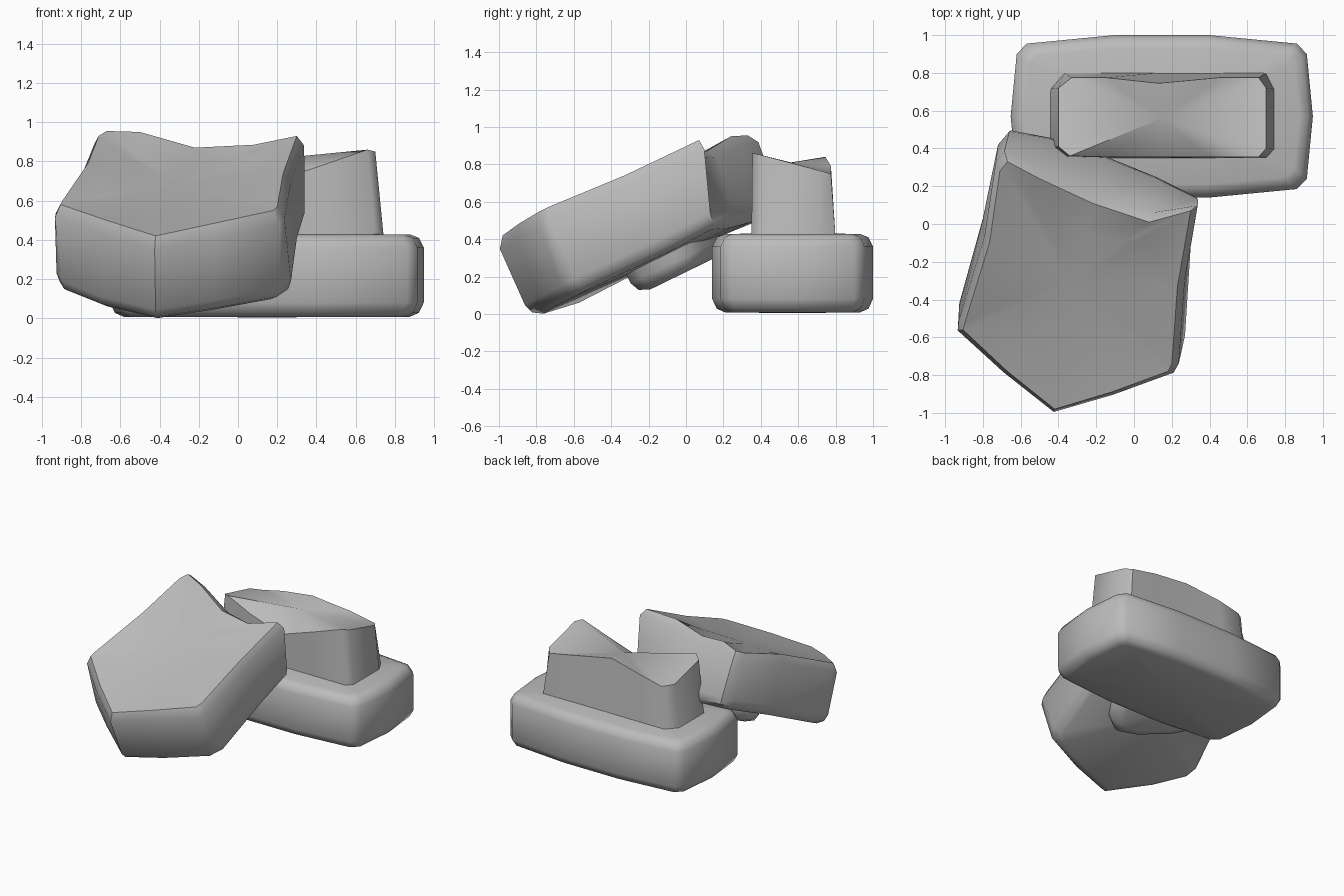
import bpy, bmesh
from math import radians, sin, cos, pi
from mathutils import Vector

cube = bpy.data.objects.get("Cube")
if cube:
    bpy.data.objects.remove(cube, do_unlink=True)

stone = bpy.data.materials.new("grey_stone")
stone.use_nodes = True
stone.diffuse_color = (0.5, 0.5, 0.5, 1)
bsdf = stone.node_tree.nodes["Principled BSDF"]
bsdf.inputs["Base Color"].default_value = (0.5, 0.5, 0.5, 1)
bsdf.inputs["Roughness"].default_value = 0.7


def loft(name, rings, bottom, top, angle):
    """Skin a stack of equal rings and close both ends with a fan to a point."""
    bm = bmesh.new()
    rows = [[bm.verts.new(p) for p in ring] for ring in rings]
    n = len(rows[0])
    for low, high in zip(rows, rows[1:]):
        for i in range(n):
            j = (i + 1) % n
            bm.faces.new((low[i], low[j], high[j], high[i]))
    for row, tip in ((rows[0], bottom), (rows[-1], top)):
        v = bm.verts.new(tip)
        for i in range(n):
            bm.faces.new((row[i], row[(i + 1) % n], v))
    bmesh.ops.recalc_face_normals(bm, faces=bm.faces)
    mesh = bpy.data.meshes.new(name)
    bm.to_mesh(mesh)
    bm.free()
    mesh.materials.append(stone)
    obj = bpy.data.objects.new(name, mesh)
    bpy.context.collection.objects.link(obj)
    bpy.ops.object.select_all(action='DESELECT')
    obj.select_set(True)
    bpy.context.view_layer.objects.active = obj
    bpy.ops.object.shade_smooth_by_angle(angle=radians(angle))


def scaled(ring, centre, factor):
    return [centre + (p - centre) * factor for p in ring]


# Base block: bulged rectangle, mirrored from one quadrant, with rounded rims
HX, HY, CX, CY = 0.8, 0.43, 0.147, 0.57
quad = [(HX, 0.0), (0.768, 0.33), (0.715, 0.385), (0.25, HY)]
outline = (quad + [(-x, y) for x, y in reversed(quad)]
           + [(-x, -y) for x, y in quad[1:]]
           + [(x, -y) for x, y in reversed(quad[1:])])
profile = [(0.07, 0.008), (0.025, 0.028), (0.0, 0.08),
           (0.0, 0.36), (0.025, 0.41), (0.07, 0.428)]
rings = [[(CX + x * (1 - d / HX), CY + y * (1 - d / HY), z) for x, y in outline]
         for d, z in profile]
loft("base_block", rings, (CX, CY, 0.005), (CX, CY, 0.432), 50)

# Upright stub on the base: front edge sags, back edge arches
stub_top = [(-0.40, 0.41, 0.84), (-0.34, 0.36, 0.86), (-0.14, 0.355, 0.77),
            (0.13, 0.355, 0.68), (0.40, 0.355, 0.77),
            (0.66, 0.355, 0.86), (0.70, 0.40, 0.85), (0.70, 0.72, 0.765),
            (0.66, 0.775, 0.75), (0.45, 0.775, 0.79), (0.13, 0.745, 0.84),
            (-0.15, 0.775, 0.79), (-0.33, 0.775, 0.75), (-0.40, 0.72, 0.765)]
stub_foot = [(CX + (x - CX) * 1.08, 0.80 if y > 0.74 else y - 0.005, 0.40)
             for x, y, z in stub_top]
loft("base_stub", [stub_foot, stub_top], (CX, CY, 0.40), (CX, 0.56, 0.81), 48)

# Leaning slab: dished top outline, walls down to a lower outline, rounded rim
TILT = radians(26)
along = Vector((0, cos(TILT), sin(TILT)))
normal = Vector((0, -sin(TILT), cos(TILT)))
slab_top = [Vector(p) for p in (
    (-0.42, -0.98, 0.42), (-0.12, -0.89, 0.485), (0.18, -0.78, 0.55),
    (0.20, -0.74, 0.57), (0.23, -0.33, 0.74), (0.30, 0.07, 0.93),
    (0.08, 0.01, 0.885), (-0.22, 0.11, 0.87), (-0.50, 0.24, 0.95),
    (-0.67, 0.33, 0.955), (-0.71, 0.28, 0.93), (-0.765, -0.10, 0.79),
    (-0.895, -0.52, 0.60), (-0.905, -0.56, 0.58), (-0.67, -0.78, 0.50))]
slab_low = [Vector(p) for p in (
    (-0.42, -0.86, 0.045), (-0.12, -0.79, 0.09), (0.21, -0.67, 0.15),
    (0.27, -0.59, 0.19), (0.30, -0.12, 0.41), (0.34, 0.13, 0.54),
    (0.12, 0.24, 0.55), (-0.15, 0.35, 0.58), (-0.45, 0.45, 0.61),
    (-0.66, 0.49, 0.64), (-0.72, 0.42, 0.61), (-0.80, 0.03, 0.44),
    (-0.925, -0.42, 0.23), (-0.90, -0.50, 0.19), (-0.70, -0.65, 0.11))]
dish = Vector((-0.32, -0.30, 0.685))
low_mid = sum(slab_low, Vector()) / len(slab_low)
shoulder = scaled([t.lerp(b, 0.15) for t, b in zip(slab_top, slab_low)], dish, 1.05)
sole = [p - normal * 0.08 for p in scaled(slab_low, low_mid, 0.91)]
rim = [p - normal * 0.05 for p in scaled(slab_low, low_mid, 0.975)]
inner = [p - normal * 0.012 for p in scaled(slab_top, dish, 0.62)]
loft("leaning_slab", [sole, rim, slab_low, shoulder, slab_top, inner],
     low_mid - normal * 0.08, dish, 38)

# Rounded stub beneath the slab, its long axis turned within the slab's plane
TURN = radians(-25)
side = Vector((1, 0, 0))
long_axis = side * cos(TURN) + along * sin(TURN)
short_axis = along * cos(TURN) - side * sin(TURN)
stub_mid = Vector((-0.25, -0.08, 0.38))


def oval(half_long, half_short, depth):
    ring = []
    for i in range(16):
        a = 2 * pi * i / 16
        c, s = cos(a), sin(a)
        squash = (c ** 4 + s ** 4) ** -0.25
        ring.append(stub_mid + long_axis * (half_long * c * squash)
                    + short_axis * (half_short * s * squash) - normal * depth)
    return ring


rings = [oval(0.26, 0.15, 0.175), oval(0.32, 0.20, 0.15),
         oval(0.34, 0.22, 0.10), oval(0.34, 0.22, -0.05)]
loft("slab_stub", rings, stub_mid - normal * 0.17, stub_mid + normal * 0.05, 50)
